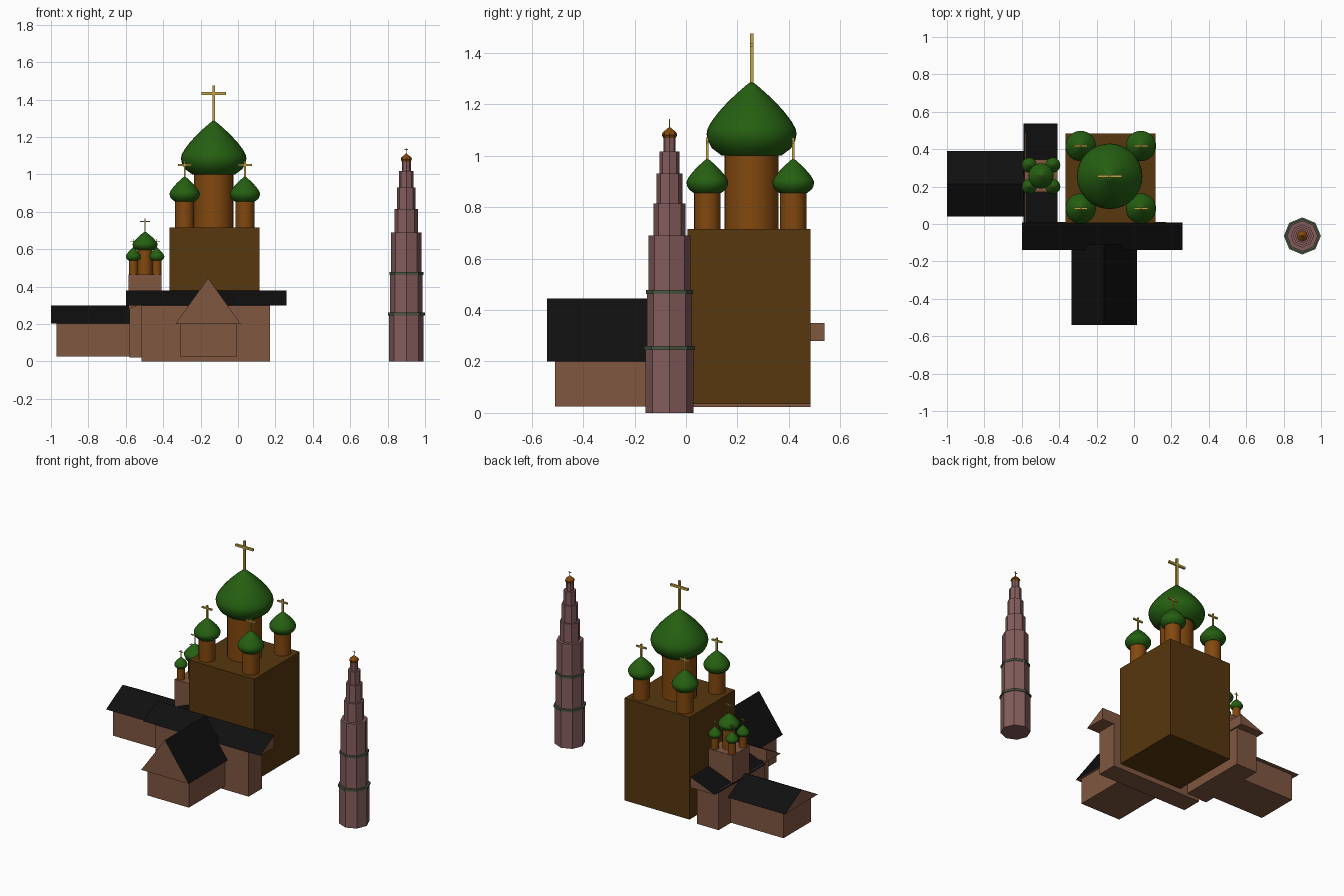
import bpy, bmesh, math
from mathutils import Vector

cube = bpy.data.objects.get("Cube")
if cube:
    bpy.data.objects.remove(cube, do_unlink=True)


def material(name, r, g, b):
    lin = [((c / 255 + 0.055) / 1.055) ** 2.4 if c > 10 else c / 3294 for c in (r, g, b)]
    m = bpy.data.materials.new(name)
    m.use_nodes = True
    m.diffuse_color = (*lin, 1)
    bsdf = next(n for n in m.node_tree.nodes if n.type == 'BSDF_PRINCIPLED')
    bsdf.inputs["Base Color"].default_value = (*lin, 1)
    return m


WALL = material("wall_brown", 128, 87, 64)
BLOCK = material("dark_ochre", 87, 55, 14)
DRUM = material("orange_brown", 130, 72, 14)
GREEN = material("dome_green", 37, 95, 17)
BLACK = material("roof_black", 15, 15, 15)
BRICK = material("tower_pink", 132, 92, 92)
RING = material("ring_grey_green", 76, 88, 68)
GOLD = material("cross_gold", 196, 165, 66)


def finish(name, bm, *mats, smooth=False):
    bmesh.ops.recalc_face_normals(bm, faces=bm.faces)
    mesh = bpy.data.meshes.new(name)
    bm.to_mesh(mesh)
    bm.free()
    for m in mats:
        mesh.materials.append(m)
    ob = bpy.data.objects.new(name, mesh)
    bpy.context.collection.objects.link(ob)
    if smooth:
        bpy.ops.object.select_all(action='DESELECT')
        ob.select_set(True)
        bpy.context.view_layer.objects.active = ob
        bpy.ops.object.shade_smooth_by_angle(angle=math.radians(35))
    return ob


def add_box(bm, lo, hi):
    verts = bmesh.ops.create_cube(bm, size=1)["verts"]
    lo, hi = Vector(lo), Vector(hi)
    for v in verts:
        v.co = (lo + hi) / 2 + v.co * (hi - lo)


def box(name, lo, hi, mat):
    bm = bmesh.new()
    add_box(bm, lo, hi)
    return finish(name, bm, mat)


def lathe(name, x, y, profile, sides, mat, smooth=True):
    """Revolve (radius, z) points; open ends are capped."""
    bm = bmesh.new()
    rings = []
    for r, z in profile:
        n = sides if r > 0 else 1
        rings.append([bm.verts.new((x + r * math.cos(math.tau * i / sides),
                                    y + r * math.sin(math.tau * i / sides), z)) for i in range(n)])
    for a, b in zip(rings, rings[1:]):
        for i in range(sides):
            j = (i + 1) % sides
            quad = [a[i], a[j], b[j], b[i]] if len(b) > 1 else [a[i], a[j], b[0]]
            bm.faces.new(quad)
    for ring in (rings[0], rings[-1]):
        if len(ring) > 1:
            bm.faces.new(ring)
    return finish(name, bm, mat, smooth=smooth)


def roof(name, section, start, end, axis):
    """Extrude a triangular section along x or y; upward faces are black."""
    bm = bmesh.new()
    place = (lambda u, t, z: (t, u, z)) if axis == 'x' else (lambda u, t, z: (u, t, z))
    a = [bm.verts.new(place(u, start, z)) for u, z in section]
    b = [bm.verts.new(place(u, end, z)) for u, z in section]
    bm.faces.new(a)
    bm.faces.new(b)
    for i in range(len(a)):
        j = (i + 1) % len(a)
        bm.faces.new([a[i], a[j], b[j], b[i]])
    bmesh.ops.recalc_face_normals(bm, faces=bm.faces)
    for f in bm.faces:
        f.normal_update()
        f.material_index = 1 if f.normal.z > 0.2 else 0
    return finish(name, bm, WALL, BLACK)


def cross(name, x, y, z, top, half, t):
    bm = bmesh.new()
    add_box(bm, (x - t, y - t, z), (x + t, y + t, top))
    bar = top - (top - z) * 0.22
    add_box(bm, (x - half, y - t, bar - t), (x + half, y + t, bar + t))
    return finish(name, bm, GOLD)


# Onion outline: radius fraction, height fraction
ONION = [(0.66, 0), (0.88, 0.1), (0.97, 0.2), (1, 0.29), (0.98, 0.36), (0.9, 0.45),
         (0.74, 0.58), (0.53, 0.72), (0.32, 0.84), (0.13, 0.94), (0, 1)]


def cupola(name, x, y, base, drum_r, z0, dome_r, z1, top, half, t):
    lathe(name + "_drum", x, y, [(drum_r, base), (drum_r, z0 + 0.01)], 32, DRUM)
    lathe(name + "_dome", x, y, [(r * dome_r, z0 + h * (z1 - z0)) for r, h in ONION], 32, GREEN)
    cross(name + "_cross", x, y, z1 - 0.01, top, half, t)


# Main block with five cupolas
box("main_block", (-0.365, 0.005, 0.035), (0.115, 0.485, 0.715), BLOCK)
cupola("main", -0.13, 0.255, 0.71, 0.105, 1.0, 0.175, 1.29, 1.475, 0.065, 0.007)
for side, x in (("right", -0.285), ("left", 0.037)):
    for end, y in (("front", 0.083), ("back", 0.417)):
        cupola(f"{end}_{side}", x, y, 0.71, 0.051, 0.855, 0.081, 0.99, 1.07, 0.037, 0.005)

# Front gallery with a lean-to roof
box("gallery_walls", (-0.515, -0.13, 0), (0.17, 0.01, 0.305), WALL)
roof("gallery_roof", [(-0.14, 0.3), (0.008, 0.3), (0.008, 0.38)], -0.6, 0.26, 'x')

# Front porch with a steep gable
box("porch_walls", (-0.31, -0.51, 0.025), (-0.005, -0.12, 0.21), WALL)
roof("porch_roof", [(-0.335, 0.2), (0.015, 0.2), (-0.16, 0.445)], -0.54, -0.11, 'y')

# Side gallery with a lean-to roof rising to the block
box("side_gallery_walls", (-0.58, 0.0, 0.022), (-0.42, 0.485, 0.285), WALL)
roof("side_gallery_roof", [(-0.59, 0.28), (-0.41, 0.28), (-0.41, 0.35)], 0.0, 0.538, 'y')

# Side wing
box("wing_walls", (-0.97, 0.07, 0.025), (-0.57, 0.36, 0.21), WALL)
roof("wing_roof", [(0.04, 0.203), (0.39, 0.203), (0.215, 0.3)], -1.0, -0.57, 'x')

# Small belfry on the side gallery
box("belfry_base", (-0.585, 0.17, 0.27), (-0.408, 0.345, 0.465), WALL)
cupola("belfry", -0.497, 0.257, 0.46, 0.04, 0.595, 0.067, 0.695, 0.765, 0.027, 0.003)
for side, x in (("right", -0.56), ("left", -0.434)):
    for end, y in (("front", 0.2), ("back", 0.315)):
        cupola(f"belfry_{end}_{side}", x, y, 0.46, 0.024, 0.54, 0.04, 0.61, 0.655, 0.016, 0.002)

# Detached stepped tower
TX, TY = 0.9, -0.064
TIERS = [(0.093, 0.25), (0.087, 0.47), (0.082, 0.69), (0.062, 0.815),
         (0.05, 0.93), (0.039, 1.017), (0.024, 1.07)]
bottom = 0
for i, (r, top) in enumerate(TIERS):
    lathe(f"tower_tier_{i + 1}", TX, TY, [(r, bottom), (r, top)], 8, BRICK, smooth=False)
    bottom = top
for i, (r, z) in enumerate([(0.099, 0.245), (0.091, 0.463)]):
    lathe(f"tower_ring_{i + 1}", TX, TY, [(r, z), (r, z + 0.015)], 8, RING, smooth=False)
lathe("tower_cap", TX, TY, [(0.022, 1.065), (0.03, 1.08), (0.027, 1.09), (0, 1.113)], 8, DRUM, smooth=False)
cross("tower_cross", TX, TY, 1.1, 1.142, 0.01, 0.0015)
